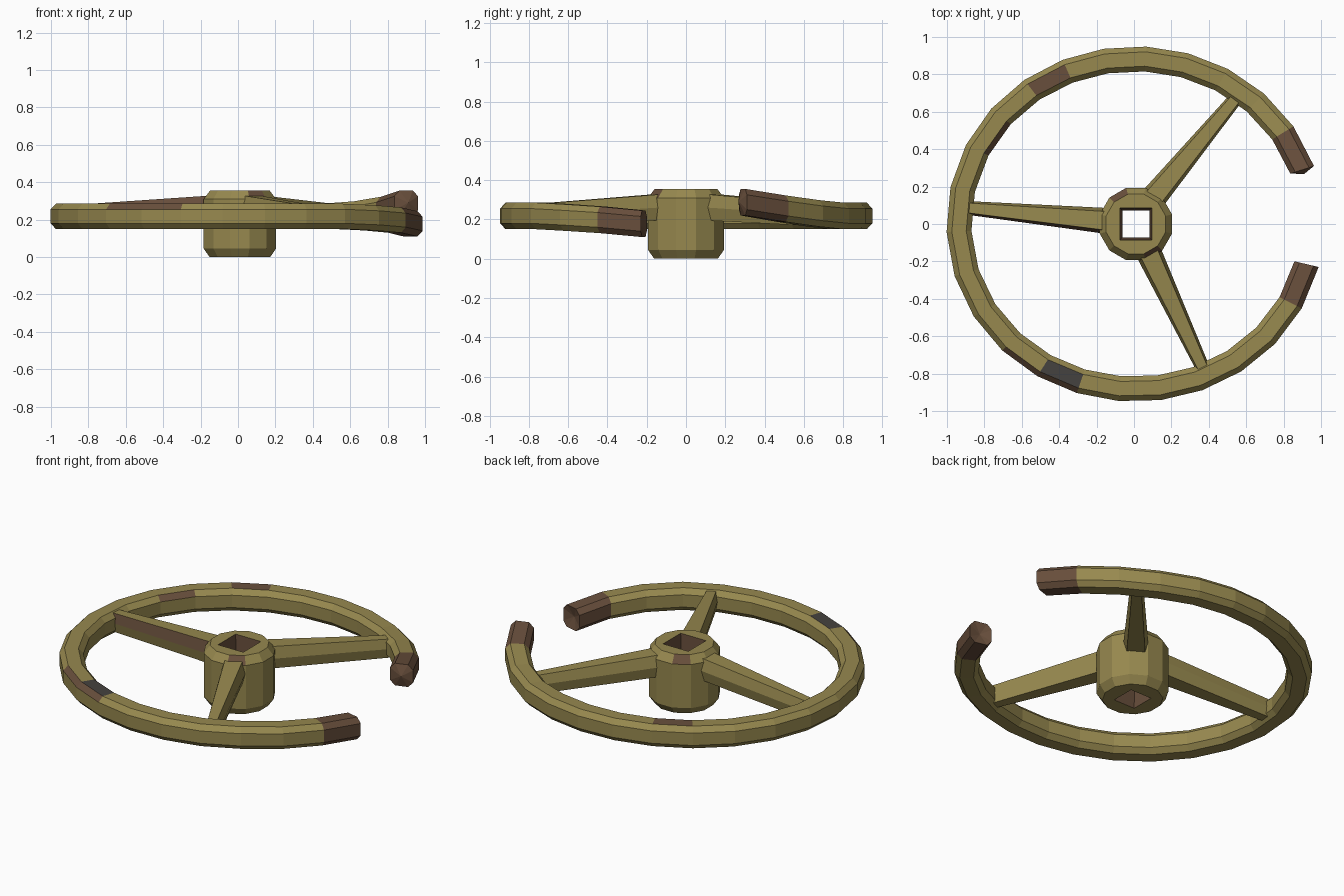
import bpy, bmesh, math
from mathutils import Vector

cube = bpy.data.objects.get("Cube")
if cube:
    bpy.data.objects.remove(cube)


def material(name, rgb):
    m = bpy.data.materials.new(name)
    m.use_nodes = True
    m.diffuse_color = (*rgb, 1)
    m.node_tree.nodes["Principled BSDF"].inputs["Base Color"].default_value = (*rgb, 1)
    return m


MATS = [material("olive_paint", (0.31, 0.25, 0.078)),
        material("rust_brown", (0.14, 0.078, 0.045)),
        material("dark_grey", (0.06, 0.055, 0.05))]


def skin(name, loops, rule, closed=False, bulges=(0, 0), cap_mat=0):
    """Join equal loops of points with quads; rule(i, k) gives the material."""
    bm = bmesh.new()
    rings = [[bm.verts.new(p) for p in loop] for loop in loops]
    n, count = len(loops[0]), len(loops)
    for i in range(count if closed else count - 1):
        a, b = rings[i], rings[(i + 1) % count]
        for k in range(n):
            j = (k + 1) % n
            bm.faces.new((a[k], a[j], b[j], b[k])).material_index = rule(i, k)
    if not closed:
        # End caps are fans around a slightly raised or sunken centre
        for end, nxt, bulge in ((0, 1, bulges[0]), (-1, -2, bulges[1])):
            mid = sum((v.co for v in rings[end]), Vector()) / n
            inner = sum((v.co for v in rings[nxt]), Vector()) / n
            tip = bm.verts.new(mid + (mid - inner).normalized() * bulge)
            for k in range(n):
                f = bm.faces.new((rings[end][k], rings[end][(k + 1) % n], tip))
                f.material_index = cap_mat
    bmesh.ops.recalc_face_normals(bm, faces=bm.faces[:])
    mesh = bpy.data.meshes.new(name)
    bm.to_mesh(mesh)
    bm.free()
    for m in MATS:
        mesh.materials.append(m)
    obj = bpy.data.objects.new(name, mesh)
    bpy.context.collection.objects.link(obj)
    return obj


# Broken, slightly oval rim with an eight-sided section and bent ends
SEGMENTS = 24
SECTION = [(0, 0.18), (0, 0.255), (-0.028, 0.285), (-0.105, 0.285),
           (-0.133, 0.255), (-0.133, 0.18), (-0.105, 0.15), (-0.028, 0.15)]
LIFT = {0: 0.07, 1: 0.037, 2: 0.013, 22: -0.008, 23: -0.02, 24: -0.04}
WORN = {(15, 1): 1, (16, 1): 1, (16, 2): 2, (7, 2): 1, (9, 3): 1}
rim = []
for i in range(SEGMENTS + 1):
    t = math.radians(18 + 13.7 * i)
    r = 0.98 + 0.03 * math.cos(2 * t)
    rim.append([(0.007 + (r + s) * math.cos(t), (r + s) * math.sin(t), z + LIFT.get(i, 0))
                for s, z in SECTION])


def rim_rule(i, k):
    return 1 if i in (0, SEGMENTS - 1) else WORN.get((i, k), 0)


skin("rim", rim, rim_rule, bulges=(0.025, -0.02), cap_mat=1)

# Twelve-sided hub with chamfered edges and a square through hole
ANGLES = [math.radians(15 + 30 * k) for k in range(12)]


def hub_loop(radius, z, square=False):
    pts = []
    for t in ANGLES:
        c, s = math.cos(t), math.sin(t)
        d = radius / max(abs(c), abs(s)) if square else radius
        pts.append((0.01 + d * c, d * s, z))
    return pts


hub = [hub_loop(0.168, 0), hub_loop(0.2, 0.045), hub_loop(0.2, 0.31),
       hub_loop(0.165, 0.355), hub_loop(0.085, 0.355, True), hub_loop(0.072, 0, True)]


def hub_rule(i, k):
    return 1 if i == 4 or (i == 2 and k in (3, 9)) else 0


skin("hub", hub, hub_rule, closed=True)

# Tapered spokes: (width factor, height factor) around a six-sided section
SPOKE = [(-0.75, 0), (-1, 0.5), (-0.72, 1), (0.72, 1), (1, 0.5), (0.75, 0)]


def spoke(name, start, end, worn=()):
    a, b = Vector(start), Vector(end)
    d = (b - a).normalized()
    side = Vector((-d.y, d.x))
    loops = []
    for p, half, low, high in ((a, 0.069, 0.195, 0.328), (b, 0.036, 0.165, 0.277)):
        loops.append([(*(p + side * half * w), low + (high - low) * h) for w, h in SPOKE])
    skin(name, loops, lambda i, k: 1 if k in worn else 0)


spoke("spoke_right", (-0.15, 0.017), (-0.9, 0.087), worn=(3,))
spoke("spoke_back", (0.1, 0.135), (0.555, 0.685))
spoke("spoke_front", (0.075, -0.145), (0.375, -0.785))
